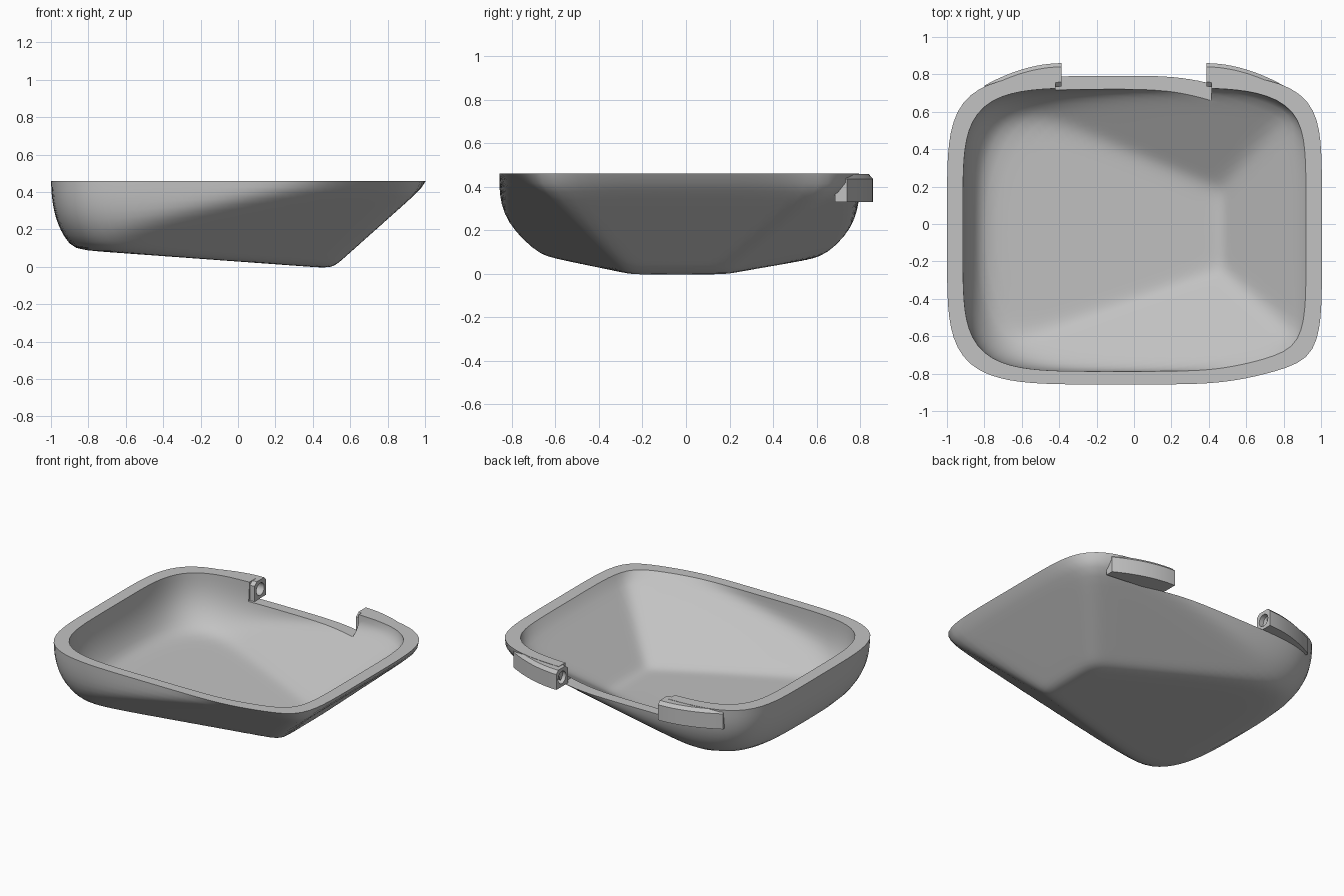
import bpy
import bmesh
from math import sin, cos, pi
from mathutils import Vector

cube = bpy.data.objects.get("Cube")
if cube:
    bpy.data.objects.remove(cube, do_unlink=True)

TOP = 0.46
CENTRE = Vector((0, -0.03, TOP))

grey = bpy.data.materials.new("plain_grey")
grey.use_nodes = True
grey.diffuse_color = (0.54, 0.54, 0.54, 1)
grey.node_tree.nodes["Principled BSDF"].inputs["Base Color"].default_value = grey.diffuse_color


def make_object(name, bm):
    bmesh.ops.recalc_face_normals(bm, faces=bm.faces)
    mesh = bpy.data.meshes.new(name)
    bm.to_mesh(mesh)
    bm.free()
    mesh.materials.append(grey)
    obj = bpy.data.objects.new(name, mesh)
    bpy.context.collection.objects.link(obj)
    return obj


def activate(obj):
    bpy.ops.object.select_all(action='DESELECT')
    obj.select_set(True)
    bpy.context.view_layer.objects.active = obj


def cut(obj, cutter):
    mod = obj.modifiers.new("cut", 'BOOLEAN')
    mod.operation = 'DIFFERENCE'
    mod.solver = 'EXACT'
    mod.object = cutter
    activate(obj)
    bpy.ops.object.modifier_apply(modifier=mod.name)
    bpy.data.objects.remove(cutter, do_unlink=True)


def smooth(obj):
    activate(obj)
    bpy.ops.object.shade_smooth_by_angle(angle=pi / 6)


def facet(*points):
    """Outward normal of the plane through three points, scaled so that n.p = 1."""
    a, b, c = [Vector(p) - CENTRE for p in points]
    n = (b - a).cross(c - a)
    return n / n.dot(a)


# Flat sides of the bowl: floor, right, front and back slopes
FACETS = [
    facet((-0.85, -0.5, 0.09), (-0.85, 0.5, 0.09), (0.5, 0, -0.008)),
    facet((1.03, -0.5, TOP), (1.03, 0.5, TOP), (0.525, 0, 0.01)),
    facet((0.46, -0.28, -0.007), (-0.48, -0.615, 0.063), (0.66, -0.81, 0.45)),
    facet((0.5, 0.2, -0.008), (-0.47, 0.61, 0.065), (0.4, 0.76, 0.33)),
]


def shell_point(d, scale):
    """Point of the rounded shell along direction d."""
    u = abs(d.x) / (1.02 if d.x > 0 else 1.0)
    v = abs(d.y) / 0.828
    wall = (u ** 5 + v ** 5) ** 0.2
    reach = (0.62 * u * u + 0.52 * v * v + 1e-6) / (u * u + v * v + 2e-6)
    depth = max(0, -d.z - 0.07 * d.x) / reach
    total = (wall ** 3 + depth ** 3) ** (36 / 3)
    for n in FACETS:
        total += max(0, n.dot(d)) ** 36
    return CENTRE + d * scale / total ** (1 / 36)


# Bowl: outer skin and a smaller copy inside, joined by a flat rim
SIDES, RINGS = 128, 40
bm = bmesh.new()
rims = []
for scale in (1, 0.915):
    loops = []
    for j in range(RINGS):
        drop = pi / 2 * j / RINGS
        loops.append([bm.verts.new(shell_point(Vector((
            cos(t) * cos(drop), sin(t) * cos(drop), -sin(drop))), scale))
            for t in (2 * pi * i / SIDES for i in range(SIDES))])
    pole = bm.verts.new(shell_point(Vector((0, 0, -1)), scale))
    for i in range(SIDES):
        k = (i + 1) % SIDES
        for p, q in zip(loops, loops[1:]):
            bm.faces.new((p[i], p[k], q[k], q[i]))
        bm.faces.new((loops[-1][i], loops[-1][k], pole))
    rims.append(loops[0])
for i in range(SIDES):
    k = (i + 1) % SIDES
    bm.faces.new((rims[0][i], rims[0][k], rims[1][k], rims[1][i]))
bowl = make_object("bowl", bm)

# Notch in the back rim
bm = bmesh.new()
bmesh.ops.create_cube(bm, size=1)
bmesh.ops.scale(bm, vec=(0.835, 0.6, 0.4), verts=bm.verts)
bmesh.ops.translate(bm, vec=(-0.003, 0.8, 0.53), verts=bm.verts)
cut(bowl, make_object("notch_cutter", bm))
smooth(bowl)


# Curved hinge brackets with a chamfered top and a pin hole in the inner end
def hinge(name, side):
    bm = bmesh.new()
    sections = []
    for i in range(13):
        t = i / 12
        x = side * (0.388 + 0.412 * t)
        back = 0.86 - 0.12 * t ** 1.9
        front = 0.735 - 0.05 * t
        section = [(front, 0.33), (back, 0.33), (back, 0.436), (back - 0.02, 0.458),
                   (front + 0.025, 0.458), (front, 0.436)]
        sections.append([bm.verts.new((x, y, z)) for y, z in section])
    for p, q in zip(sections, sections[1:]):
        for k in range(len(p)):
            bm.faces.new((p[k - 1], p[k], q[k], q[k - 1]))
    bm.faces.new(sections[0])
    bm.faces.new(sections[-1])
    obj = make_object(name, bm)
    bm = bmesh.new()
    bmesh.ops.create_cone(bm, cap_ends=True, segments=24, radius1=0.042, radius2=0.042, depth=0.12)
    for v in bm.verts:
        v.co = Vector((side * 0.388 + v.co.z, 0.798 + v.co.x, 0.393 + v.co.y))
    cut(obj, make_object("pin_cutter", bm))
    smooth(obj)


hinge("left_hinge", 1)
hinge("right_hinge", -1)
